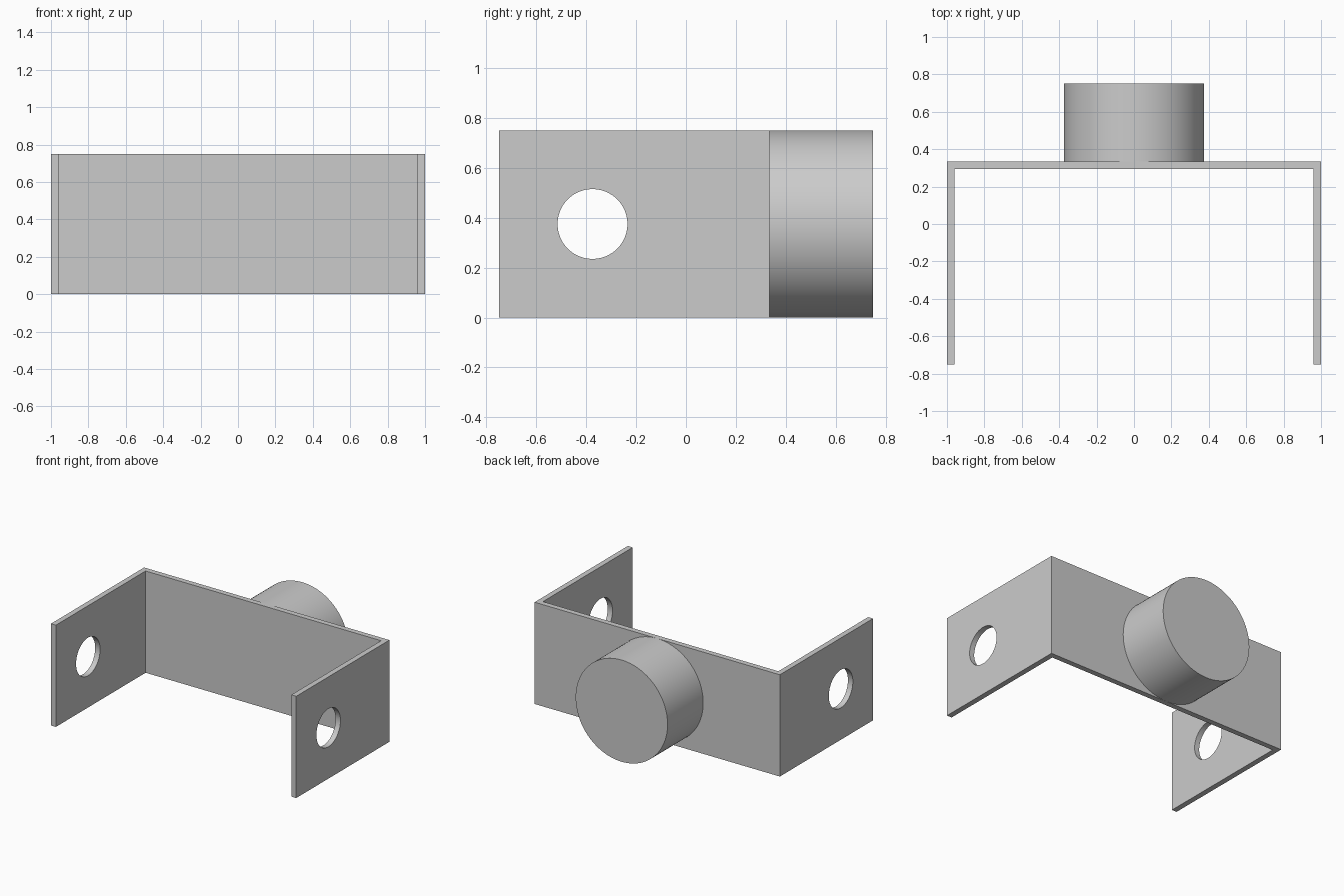
import bpy
import bmesh
from math import radians
from mathutils import Matrix, Vector

cube = bpy.data.objects.get("Cube")
if cube:
    bpy.data.objects.remove(cube, do_unlink=True)

HEIGHT = 0.75
FRONT, PLATE_BACK, BACK = -0.75, 0.335, 0.75
THICK = 0.04
MID_Z = HEIGHT / 2

grey = bpy.data.materials.new("plain grey")
grey.use_nodes = True
grey.diffuse_color = (0.6, 0.6, 0.6, 1)
grey.node_tree.nodes["Principled BSDF"].inputs["Base Color"].default_value = (0.6, 0.6, 0.6, 1)


def make_object(name, bm):
    bmesh.ops.recalc_face_normals(bm, faces=bm.faces)
    mesh = bpy.data.meshes.new(name)
    bm.to_mesh(mesh)
    bm.free()
    mesh.materials.append(grey)
    obj = bpy.data.objects.new(name, mesh)
    bpy.context.collection.objects.link(obj)
    return obj


def cylinder(name, radius, depth, center, axis):
    bm = bmesh.new()
    turn = Vector((0, 0, 1)).rotation_difference(Vector(axis)).to_matrix().to_4x4()
    bmesh.ops.create_cone(bm, cap_ends=True, segments=96, radius1=radius, radius2=radius,
                          depth=depth, matrix=Matrix.Translation(center) @ turn)
    return make_object(name, bm)


def activate(obj):
    bpy.ops.object.select_all(action='DESELECT')
    obj.select_set(True)
    bpy.context.view_layer.objects.active = obj


# U-shaped bracket: half outline mirrored across x, then raised
inner = 1 - THICK
half = [(1, PLATE_BACK), (1, FRONT), (inner, FRONT), (inner, PLATE_BACK - THICK)]
outline = half + [(-x, y) for x, y in reversed(half)]
bm = bmesh.new()
base = bm.faces.new([bm.verts.new((x, y, 0)) for x, y in outline])
raised = bmesh.ops.extrude_face_region(bm, geom=[base])
top = [v for v in raised["geom"] if isinstance(v, bmesh.types.BMVert)]
bmesh.ops.translate(bm, verts=top, vec=(0, 0, HEIGHT))
bracket = make_object("bracket", bm)

# Round holes through both arms
cutter = cylinder("hole_cutter", 0.14, 3, (0, -0.375, MID_Z), (1, 0, 0))
cutter.hide_render = True
cut = bracket.modifiers.new("arm_holes", 'BOOLEAN')
cut.operation = 'DIFFERENCE'
cut.solver = 'EXACT'
cut.object = cutter
activate(bracket)
bpy.ops.object.modifier_apply(modifier=cut.name)
bpy.data.objects.remove(cutter, do_unlink=True)

# Round boss on the back plate
boss = cylinder("rear_boss", MID_Z, BACK - PLATE_BACK,
                (0, (BACK + PLATE_BACK) / 2, MID_Z), (0, 1, 0))

for obj in (bracket, boss):
    activate(obj)
    bpy.ops.object.shade_smooth_by_angle(angle=radians(30))
